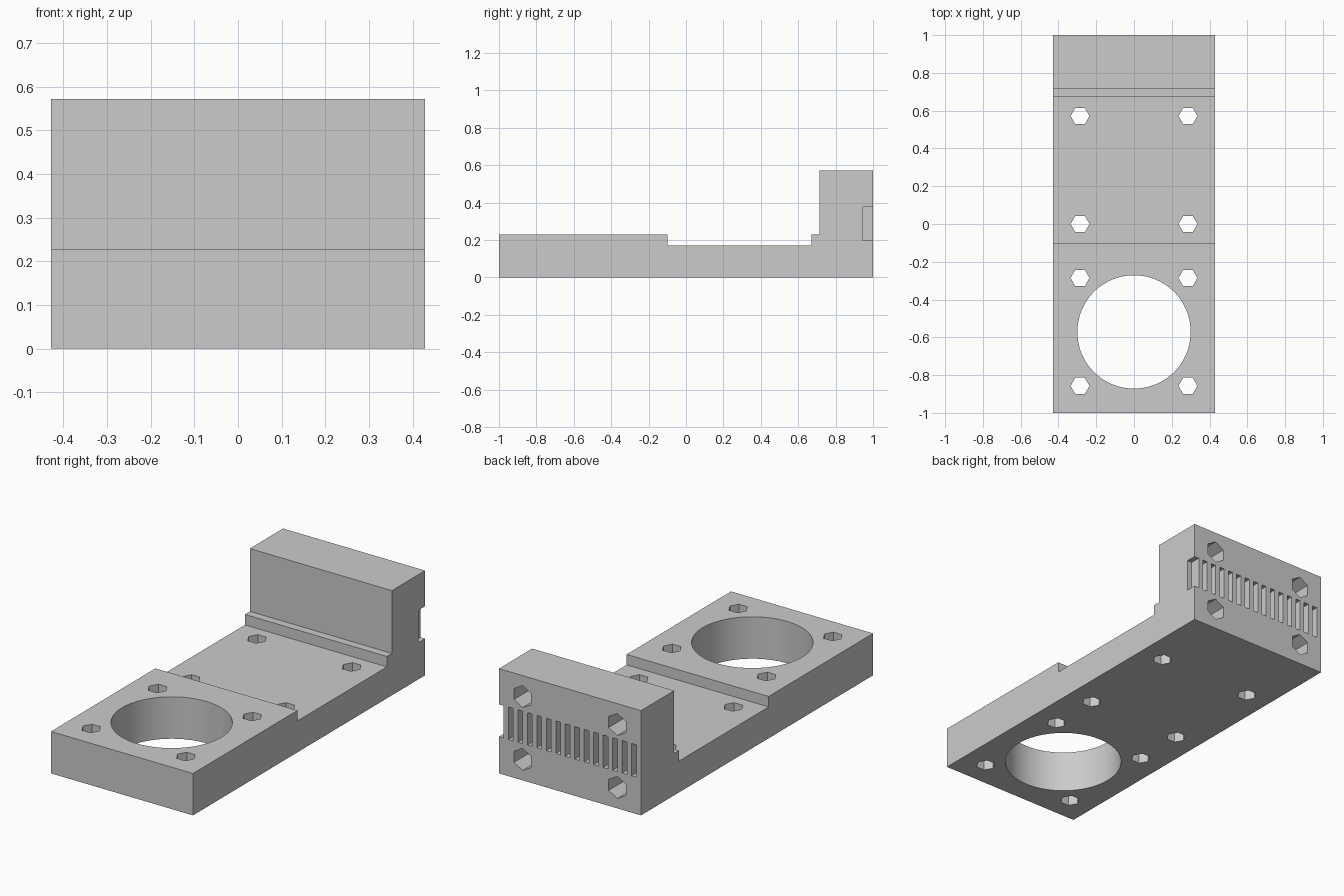
import bpy, bmesh, math
from mathutils import Matrix, Vector

cube = bpy.data.objects.get("Cube")
if cube:
    bpy.data.objects.remove(cube, do_unlink=True)

U = 1 / 35            # one design unit
HALF_W = 15 * U       # half width of the plate

grey = bpy.data.materials.new("plain grey")
grey.use_nodes = True
COLOUR = (0.6, 0.6, 0.6, 1)
grey.diffuse_color = COLOUR
grey.node_tree.nodes["Principled BSDF"].inputs["Base Color"].default_value = COLOUR


def to_object(name, bm):
    bmesh.ops.recalc_face_normals(bm, faces=bm.faces)
    mesh = bpy.data.meshes.new(name)
    bm.to_mesh(mesh)
    bm.free()
    mesh.materials.append(grey)
    obj = bpy.data.objects.new(name, mesh)
    bpy.context.collection.objects.link(obj)
    return obj


def add_cylinder(bm, sides, radius, depth, matrix):
    bmesh.ops.create_cone(bm, cap_ends=True, segments=sides, radius1=radius,
                          radius2=radius, depth=depth, matrix=matrix)


def add_box(bm, low, high):
    low, high = Vector(low), Vector(high)
    matrix = Matrix.Translation((low + high) / 2) @ Matrix.Diagonal((high - low).to_4d())
    bmesh.ops.create_cube(bm, size=1, matrix=matrix)


# Bracket body: stepped side profile extruded across the width
profile = [(-35, 0), (35, 0), (35, 20), (25, 20), (25, 8), (23.5, 8),
           (23.5, 6), (-3.5, 6), (-3.5, 8), (-35, 8)]
bm = bmesh.new()
side = bm.faces.new([bm.verts.new((-HALF_W, y * U, z * U)) for y, z in profile])
grown = bmesh.ops.extrude_face_region(bm, geom=[side])
bmesh.ops.translate(bm, vec=(2 * HALF_W, 0, 0),
                    verts=[v for v in grown["geom"] if isinstance(v, bmesh.types.BMVert)])
bracket = to_object("mounting_bracket", bm)

cut = bmesh.new()
# Large round opening in the raised front pad
add_cylinder(cut, 128, 0.3, 1, Matrix.Translation((0, -20 * U, 0.1)))

for x in (-10 * U, 10 * U):
    # Vertical hexagonal through holes, corners pointing sideways
    for y in (-30, -10, 0, 20):
        add_cylinder(cut, 6, 0.05, 0.6, Matrix.Translation((x, y * U, 0.1))
                     @ Matrix.Rotation(math.pi / 2, 4, "Z"))
    # Blind hexagonal holes in the back wall, corners pointing up
    for z in (4, 16):
        add_cylinder(cut, 6, 0.06, 16 * U, Matrix.Translation((x, 1, z * U))
                     @ Matrix.Rotation(math.pi / 2, 4, "X"))

# Row of belt tooth slots, the first one open at the left side
for i in range(15):
    right = HALF_W - (2 * i + 1) * U
    left = right + (2 * U if i == 0 else U)
    add_box(cut, (right, 1 - 2 * U, 0.2), (left, 1.1, 0.377))

cutter = to_object("hole_cutter", cut)
cutter.hide_render = True

# Cut all openings and bake the result
boolean = bracket.modifiers.new("openings", "BOOLEAN")
boolean.operation = "DIFFERENCE"
boolean.solver = "EXACT"
boolean.object = cutter
bpy.context.view_layer.objects.active = bracket
for obj in bpy.context.selected_objects:
    obj.select_set(False)
bracket.select_set(True)
bpy.ops.object.modifier_apply(modifier=boolean.name)
bpy.data.objects.remove(cutter, do_unlink=True)
bpy.ops.object.shade_smooth_by_angle(angle=math.radians(30))
